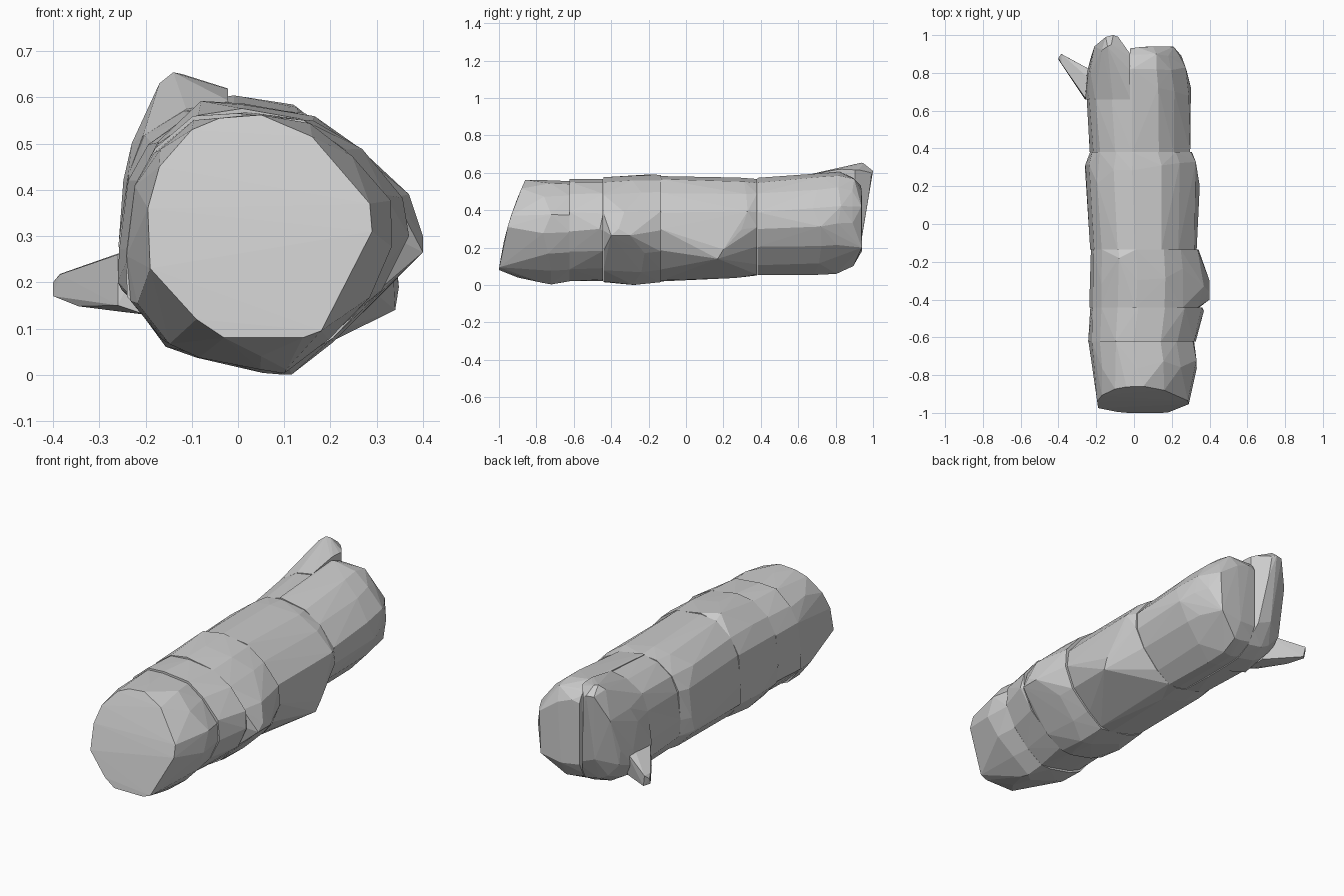
import bpy, bmesh, random

random.seed(4)
# Typical faceted log cross-section (x, z), going anticlockwise from the bottom
OUTLINE = [(.04, 0), (.10, 0), (.19, .065), (.29, .165), (.34, .28), (.332, .38),
           (.245, .485), (.15, .555), (0, .575), (-.10, .56), (-.19, .495),
           (-.23, .41), (-.25, .25), (-.245, .15), (-.17, .06), (-.10, .03)]


def ring(y, x0, x1, z0, z1, rough=.005, rough_y=0):
    """Cross-section fitted to a box, slightly roughened."""
    def j(a):
        return random.uniform(-a, a)
    return [(x0 + (x + .25) / .59 * (x1 - x0) + j(rough), y + j(rough_y),
             max(.001, z0 + z / .575 * (z1 - z0) + j(rough)))
            for x, z in OUTLINE]


def hull(name, pts, cuts=()):
    """Convex flat-faced chunk; each cut (point, normal) removes the outer side."""
    bm = bmesh.new()
    for p in pts:
        bm.verts.new(p)
    bmesh.ops.remove_doubles(bm, verts=bm.verts[:], dist=.002)
    res = bmesh.ops.convex_hull(bm, input=bm.verts[:])
    junk = {v for v in res["geom_interior"] + res["geom_unused"]
            if isinstance(v, bmesh.types.BMVert)}
    bmesh.ops.delete(bm, geom=list(junk), context='VERTS')
    for co, no in cuts:
        r = bmesh.ops.bisect_plane(bm, geom=bm.verts[:] + bm.edges[:] + bm.faces[:],
                                   plane_co=co, plane_no=no, clear_outer=True)
        edges = [e for e in r["geom_cut"] if isinstance(e, bmesh.types.BMEdge)]
        bmesh.ops.contextual_create(bm, geom=edges)
    bmesh.ops.recalc_face_normals(bm, faces=bm.faces[:])
    me = bpy.data.meshes.new(name)
    bm.to_mesh(me)
    bm.free()
    ob = bpy.data.objects.new(name, me)
    bpy.context.collection.objects.link(ob)
    return ob


# Slanted, slightly domed cut face at the front end
CAP = [(.07, .08), (.14, .08), (.18, .095), (.29, .31), (.285, .37), (.16, .515),
       (.05, .562), (-.04, .555), (-.10, .53), (-.17, .45), (-.195, .36),
       (-.19, .23), (-.09, .12), (-.03, .08)]
cap = []
for x, z in CAP:
    t = (z - .08) / .48
    cap.append((x, -1 + .14 * (.4 * t + .6 * t * t), z))
hull("log_front_end", cap + [(.05, -.9, .04), (.1, -.72, .003)]
     + ring(-.74, -.225, .335, .012, .56, .004, .03)
     + ring(-.623, -.24, .32, .022, .56))

# Middle chunks of the trunk
hull("log_chunk_a", ring(-.622, -.24, .325, .025, .57)
     + ring(-.443, -.235, .36, .025, .572) + [(.37, -.46, .3)])
hull("log_chunk_b", ring(-.442, -.235, .35, .02, .572)
     + ring(-.28, -.235, .355, .004, .582, .004, .06)
     + ring(-.135, -.23, .34, .015, .582)
     + [(.4, -.4, .265), (.4, -.3, .265), (.4, -.36, .3), (.37, -.33, .39),
        (.1, -.28, 0), (-.08, -.18, .592)])
hull("log_chunk_c", ring(-.134, -.232, .33, .022, .58)
     + ring(.27, -.255, .332, .042, .57, .005, .06)
     + ring(.38, -.235, .305, .055, .568)
     + [(.34, .17, .14), (.348, .2, .19), (-.26, .3, .2)])

# Back end, right half of the split
S = -.022
hull("log_back_right", ring(.381, -.235, .30, .052, .568)
     + ring(.70, -.24, .30, .05, .595, .004, .03)
     + ring(.81, -.22, .28, .06, .607, .004, .02)
     + ring(.89, -.16, .25, .10, .58, .004, .01)
     + [(.2, .94, .2), (.21, .938, .42), (.1, .94, .5), (.02, .935, .53),
        (-.1, .92, .5), (-.1, .92, .2), (.08, .94, .18)],
     [((S, 0, 0), (-1, 0, 0))])

# Back end, left half of the split
hull("log_back_left", ring(.381, -.235, .30, .052, .568)
     + ring(.662, -.255, .30, .05, .588), [((S, 0, 0), (1, 0, 0))])

# Raised splinter at the back, with its inner top corner trimmed
hull("log_splinter", ring(.66, -.258, .30, .05, .59)
     + ring(.8, -.25, .28, .06, .595)
     + ring(.88, -.225, .25, .10, .58)
     + [(-.17, .92, .63), (-.14, .94, .654), (-.12, .95, .65), (-.15, .99, .61),
        (-.11, 1, .61), (-.08, .97, .61), (-.03, .88, .61), (-.248, .76, .42),
        (-.23, .8, .5), (-.12, .94, .25), (0, .93, .2), (0, .92, .5), (-.21, .94, .48)],
     [((S, 0, 0), (1, 0, 0)), ((-.08, .985, 0), (.085, .06, 0))])

# Small broken twig
hull("twig", [(-.2, .66, .13), (-.2, .66, .27), (-.2, .8, .27), (-.2, .78, .13),
              (-.26, .66, .15), (-.26, .67, .26), (-.26, .79, .262), (-.25, .78, .136),
              (-.345, .8, .148), (-.40, .87, .17), (-.40, .88, .2),
              (-.385, .9, .218), (-.375, .895, .16), (-.385, .85, .217)])
